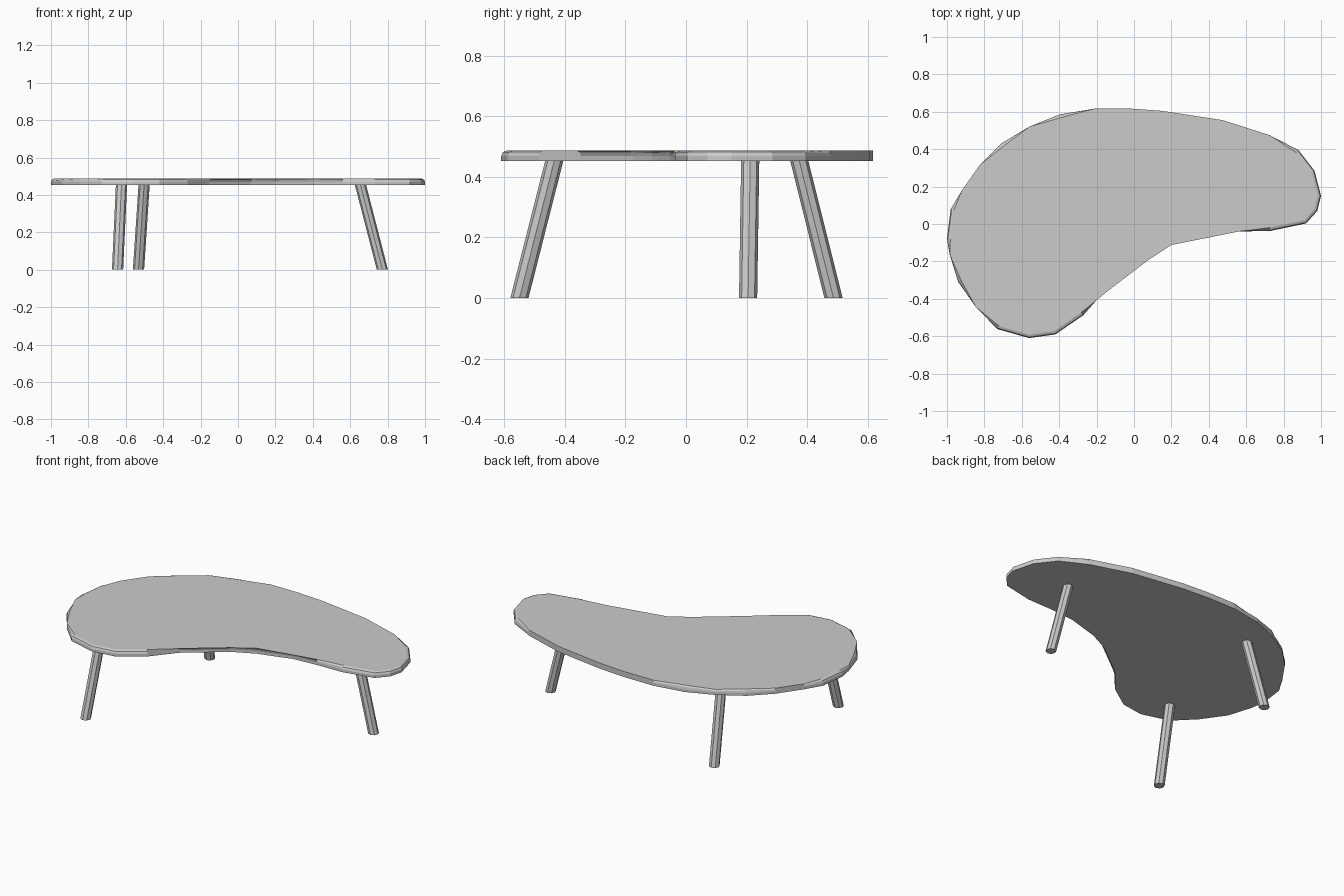
import bpy, bmesh
from math import cos, sin, pi

if "Cube" in bpy.data.objects:
    bpy.data.objects.remove(bpy.data.objects["Cube"])

UNDERSIDE, TOP = 0.453, 0.487

# Kidney-shaped outline, counter-clockwise from the right tip
OUTLINE = [
    (1.0, 0.15), (0.965, 0.285), (0.88, 0.395), (0.725, 0.475), (0.475, 0.555),
    (0.15, 0.605), (-0.02, 0.617), (-0.21, 0.617), (-0.4, 0.585), (-0.56, 0.52),
    (-0.71, 0.43), (-0.825, 0.315), (-0.92, 0.18), (-0.98, 0.08), (-1.0, -0.08),
    (-0.985, -0.165), (-0.94, -0.31), (-0.845, -0.445), (-0.73, -0.562), (-0.56, -0.61),
    (-0.42, -0.59), (-0.27, -0.487), (-0.155, -0.347), (0.07, -0.175), (0.2, -0.112),
    (0.405, -0.053), (0.56, -0.04), (0.73, -0.037), (0.92, 0.003), (0.98, 0.07),
]


def finish(name, bm):
    bmesh.ops.recalc_face_normals(bm, faces=bm.faces)
    mesh = bpy.data.meshes.new(name)
    bm.to_mesh(mesh)
    bm.free()
    obj = bpy.data.objects.new(name, mesh)
    bpy.context.collection.objects.link(obj)
    return obj


def loft(bm, rings):
    """Skin equal-length rings of points and cap both ends."""
    loops = [[bm.verts.new(p) for p in ring] for ring in rings]
    n = len(loops[0])
    for a, b in zip(loops, loops[1:]):
        for i in range(n):
            j = (i + 1) % n
            bm.faces.new((a[i], a[j], b[j], b[i]))
    bm.faces.new(loops[0][::-1])
    bm.faces.new(loops[-1])


# Table top with a rounded upper rim
bm = bmesh.new()
loft(bm, [[(x, y, z) for x, y in OUTLINE] for z in (UNDERSIDE, TOP)])
rim = [e for e in bm.edges if all(v.co.z > TOP - 0.001 for v in e.verts)]
bmesh.ops.bevel(bm, geom=rim, offset=0.018, segments=2, profile=0.5, affect='EDGES')
finish("table_top", bm)


# Splayed eight-sided legs, cut level at the floor
def leg(name, foot, head, radius=0.03, sides=8):
    bm = bmesh.new()
    rings = [[(cx + radius * cos(2 * pi * i / sides), cy + radius * sin(2 * pi * i / sides), z)
              for i in range(sides)]
             for (cx, cy), z in ((foot, 0), (head, UNDERSIDE))]
    loft(bm, rings)
    finish(name, bm)


leg("front_leg", (-0.644, -0.55), (-0.623, -0.435))
leg("back_leg", (-0.532, 0.487), (-0.502, 0.374))
leg("right_leg", (0.772, 0.205), (0.655, 0.212))
